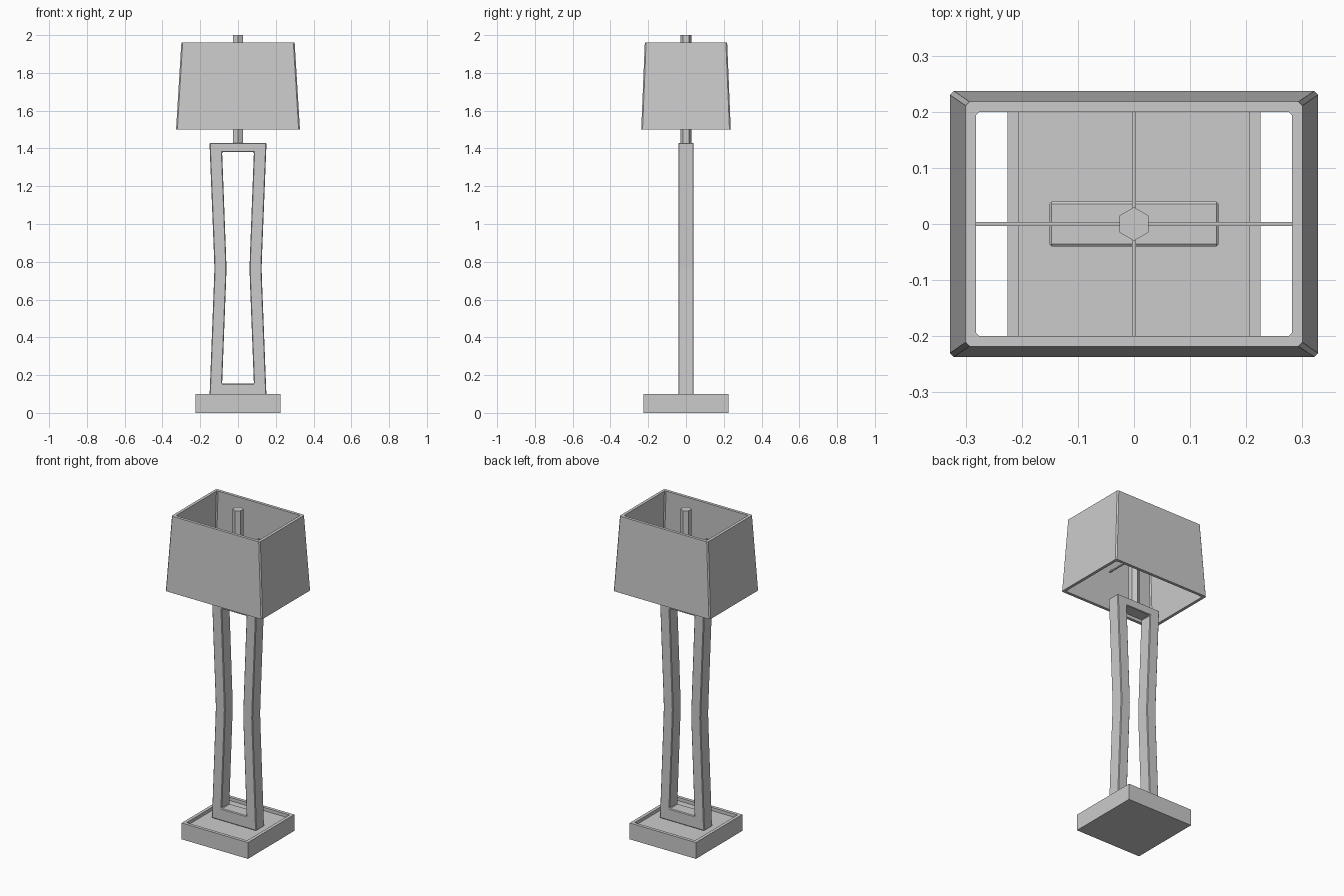
import bpy, bmesh
from math import pi

if "Cube" in bpy.data.objects:
    bpy.data.objects.remove(bpy.data.objects["Cube"])


def finish(bm, name):
    bmesh.ops.recalc_face_normals(bm, faces=bm.faces)
    me = bpy.data.meshes.new(name)
    bm.to_mesh(me)
    bm.free()
    ob = bpy.data.objects.new(name, me)
    bpy.context.collection.objects.link(ob)
    return ob


def skin(name, rings, cap=False, loop=False):
    """Join equal-length point rings with quads; cap the ends or close the loop."""
    bm = bmesh.new()
    vs = [[bm.verts.new(p) for p in r] for r in rings]
    pairs = list(zip(vs, vs[1:])) + ([(vs[-1], vs[0])] if loop else [])
    for a, b in pairs:
        for i in range(len(a)):
            j = (i + 1) % len(a)
            bm.faces.new((a[i], a[j], b[j], b[i]))
    if cap:
        bm.faces.new(vs[0])
        bm.faces.new(vs[-1])
    return finish(bm, name)


def rect(hx, hy, z, c=0.0):
    """Rectangle ring, with chamfered corners when c is given."""
    if not c:
        return [(-hx, -hy, z), (hx, -hy, z), (hx, hy, z), (-hx, hy, z)]
    return [(-hx + c, -hy, z), (hx - c, -hy, z), (hx, -hy + c, z), (hx, hy - c, z),
            (hx - c, hy, z), (-hx + c, hy, z), (-hx, hy - c, z), (-hx, -hy + c, z)]


# Square base with a shallow tray in its top
skin("base", [rect(0.225, 0.225, 0), rect(0.225, 0.225, 0.1),
              rect(0.205, 0.205, 0.1), rect(0.205, 0.205, 0.08)], cap=True)

# Waisted open frame: mirrored half profiles, extruded in depth
outer = [(0.151, 0.08), (0.127, 0.70), (0.125, 0.765), (0.127, 0.83), (0.151, 1.43)]
inner = [(0.084, 0.155), (0.063, 0.70), (0.061, 0.765), (0.063, 0.83), (0.084, 1.38)]


def section(half, y):
    return [(x, y, z) for x, z in half] + [(-x, y, z) for x, z in reversed(half)]


D = 0.04
frame = skin("frame", [section(outer, -D), section(outer, D),
                       section(inner, D), section(inner, -D)], loop=True)
bev = frame.modifiers.new("edge_bevel", 'BEVEL')
bev.width = 0.004
bev.segments = 1
bev.limit_method = 'ANGLE'
bev.angle_limit = pi / 6

# Hexagonal pole
bpy.ops.mesh.primitive_cylinder_add(vertices=6, radius=0.03, depth=0.58, location=(0, 0, 1.71))
bpy.context.object.name = "pole"

# Tapered hollow shade with thin chamfered corners
C = 0.007
skin("lamp_shade", [rect(0.328, 0.237, 1.5, C), rect(0.30, 0.218, 1.96, C),
                    rect(0.282, 0.20, 1.96, C), rect(0.31, 0.219, 1.5, C)], loop=True)

# Cross rods holding the shade on the pole
R = 0.004
for name, hx, hy in (("long_rod", 0.302, R), ("short_rod", R, 0.215)):
    skin(name, [rect(hx, hy, 1.735 - R), rect(hx, hy, 1.735 + R)], cap=True)
